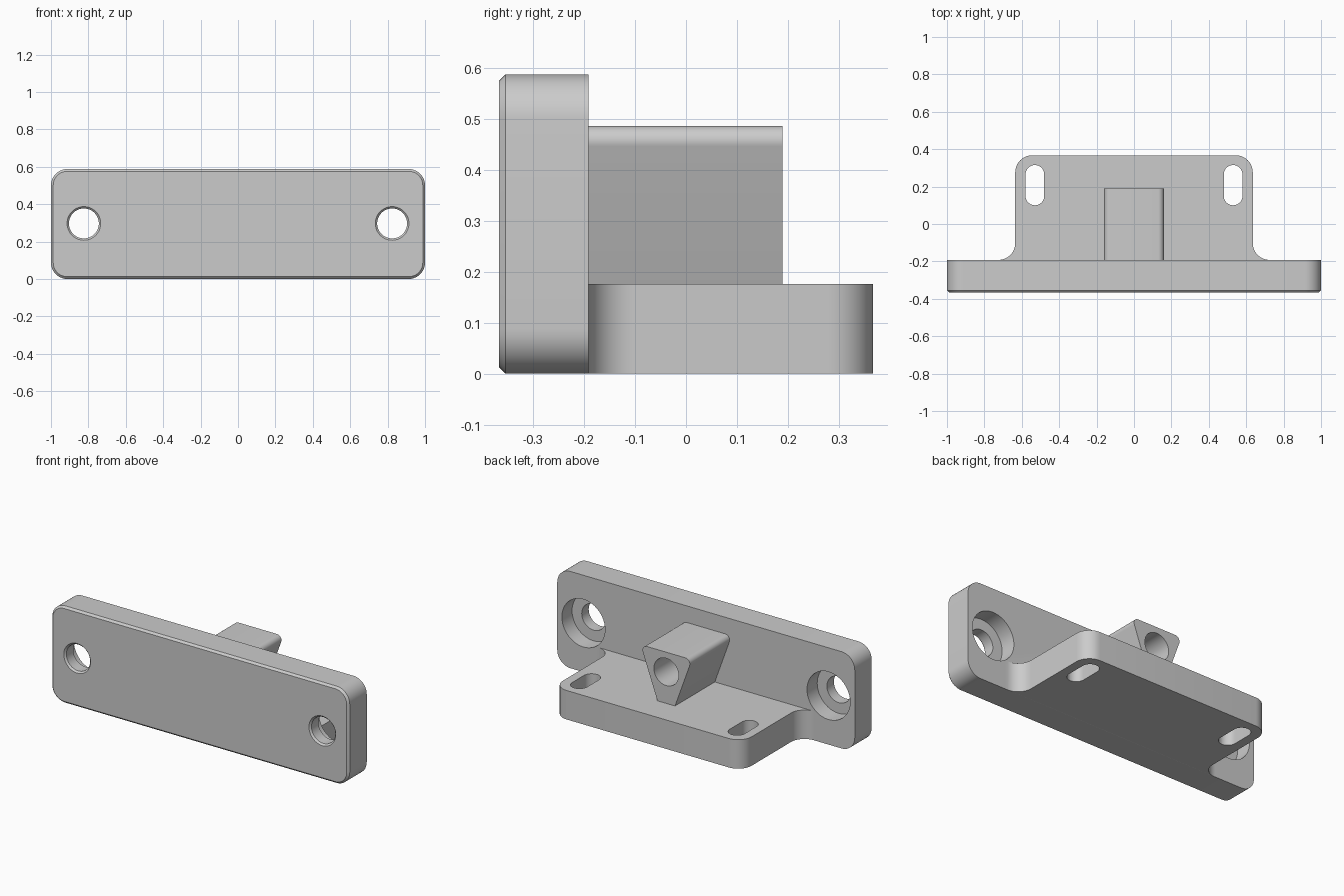
import bpy, bmesh, math
from mathutils import Vector

if "Cube" in bpy.data.objects:
    bpy.data.objects.remove(bpy.data.objects["Cube"])

metal = bpy.data.materials.new("light grey")
metal.diffuse_color = (0.6, 0.6, 0.6, 1)
metal.use_nodes = True
metal.node_tree.nodes["Principled BSDF"].inputs["Base Color"].default_value = metal.diffuse_color


def rounded(corners, seg=10):
    """2D outline from (x, y, radius) corners, each rounded by an arc."""
    out = []
    n = len(corners)
    for i, (x, y, r) in enumerate(corners):
        p = Vector((x, y))
        if r == 0:
            out.append(p)
            continue
        a = (Vector(corners[i - 1][:2]) - p).normalized()
        b = (Vector(corners[(i + 1) % n][:2]) - p).normalized()
        half = a.angle(b) / 2
        c = p + (a + b).normalized() * r / math.sin(half)
        t = r / math.tan(half)
        v0, v1 = p + a * t - c, p + b * t - c
        a0 = math.atan2(v0.y, v0.x)
        d = math.atan2(v1.y, v1.x) - a0
        d = (d + math.pi) % (2 * math.pi) - math.pi
        for k in range(seg + 1):
            g = a0 + d * k / seg
            out.append(c + Vector((math.cos(g), math.sin(g))) * r)
    return out


def rect(x0, x1, y0, y1, r):
    return rounded([(x0, y0, r), (x1, y0, r), (x1, y1, r), (x0, y1, r)])


def circle(x, z, r, n=48):
    return [Vector((x + r * math.cos(2 * math.pi * k / n),
                    z + r * math.sin(2 * math.pi * k / n))) for k in range(n)]


def loft(name, rings, axis):
    """Closed solid through (position, outline) rings along y or z."""
    bm = bmesh.new()
    loops = []
    for pos, pts in rings:
        loops.append([bm.verts.new((p.x, pos, p.y) if axis == "y" else (p.x, p.y, pos))
                      for p in pts])
    bm.faces.new(loops[0])
    bm.faces.new(loops[-1])
    n = len(loops[0])
    for l0, l1 in zip(loops, loops[1:]):
        for i in range(n):
            j = (i + 1) % n
            bm.faces.new((l0[i], l0[j], l1[j], l1[i]))
    bmesh.ops.recalc_face_normals(bm, faces=bm.faces)
    mesh = bpy.data.meshes.new(name)
    bm.to_mesh(mesh)
    bm.free()
    mesh.materials.append(metal)
    ob = bpy.data.objects.new(name, mesh)
    bpy.context.collection.objects.link(ob)
    return ob


def combine(target, other, op):
    bpy.ops.object.select_all(action="DESELECT")
    bpy.context.view_layer.objects.active = target
    target.select_set(True)
    m = target.modifiers.new("combine", "BOOLEAN")
    m.operation, m.solver, m.object = op, "EXACT", other
    bpy.ops.object.modifier_apply(modifier=m.name)
    bpy.data.objects.remove(other)


FRONT, BACK, END = -0.367, -0.192, 0.367
TOP, BASE_TOP, CH = 0.588, 0.176, 0.012

# Upright face plate with a chamfered front edge
bracket = loft("mounting_bracket", [
    (FRONT, rect(-1 + CH, 1 - CH, CH, TOP - CH, 0.088 - CH)),
    (FRONT + CH, rect(-1, 1, 0, TOP, 0.088)),
    (BACK, rect(-1, 1, 0, TOP, 0.088))], "y")

# Base flange, flared where it meets the plate
flange = rounded([
    (-0.74, -0.26, 0), (0.74, -0.26, 0), (0.74, BACK, 0), (0.635, BACK, 0.09),
    (0.635, END, 0.09), (-0.635, END, 0.09), (-0.635, BACK, 0.09), (-0.74, BACK, 0)])
combine(bracket, loft("flange", [(0, flange), (BASE_TOP, flange)], "z"), "UNION")

# Tapered boss standing on the flange
boss = rounded([(-0.052, 0.156, 0), (0.052, 0.156, 0),
                (0.172, 0.487, 0.03), (-0.172, 0.487, 0.03)])
combine(bracket, loft("boss", [(-0.25, boss), (0.19, boss)], "y"), "UNION")

# Blind hole in the boss
hole = circle(0, 0.367, 0.083)
combine(bracket, loft("boss_hole", [(-0.11, hole), (0.25, hole)], "y"), "DIFFERENCE")

for s in (-1, 1):
    # Counterbored screw hole through the plate
    x, z = s * 0.824, 0.297
    screw = [(FRONT - 0.02, 0.11), (FRONT + 0.01, 0.08), (-0.29, 0.08),
             (-0.29, 0.145), (-0.17, 0.145)]
    combine(bracket, loft("screw_hole", [(y, circle(x, z, r)) for y, r in screw], "y"),
            "DIFFERENCE")
    # Adjustment slot through the flange
    slot = rect(s * 0.53 - 0.05, s * 0.53 + 0.05, 0.1, 0.315, 0.0499)
    combine(bracket, loft("slot", [(-0.1, slot), (0.3, slot)], "z"), "DIFFERENCE")

bpy.ops.object.select_all(action="DESELECT")
bracket.select_set(True)
bpy.context.view_layer.objects.active = bracket
bpy.ops.object.shade_smooth_by_angle(angle=math.radians(30))
